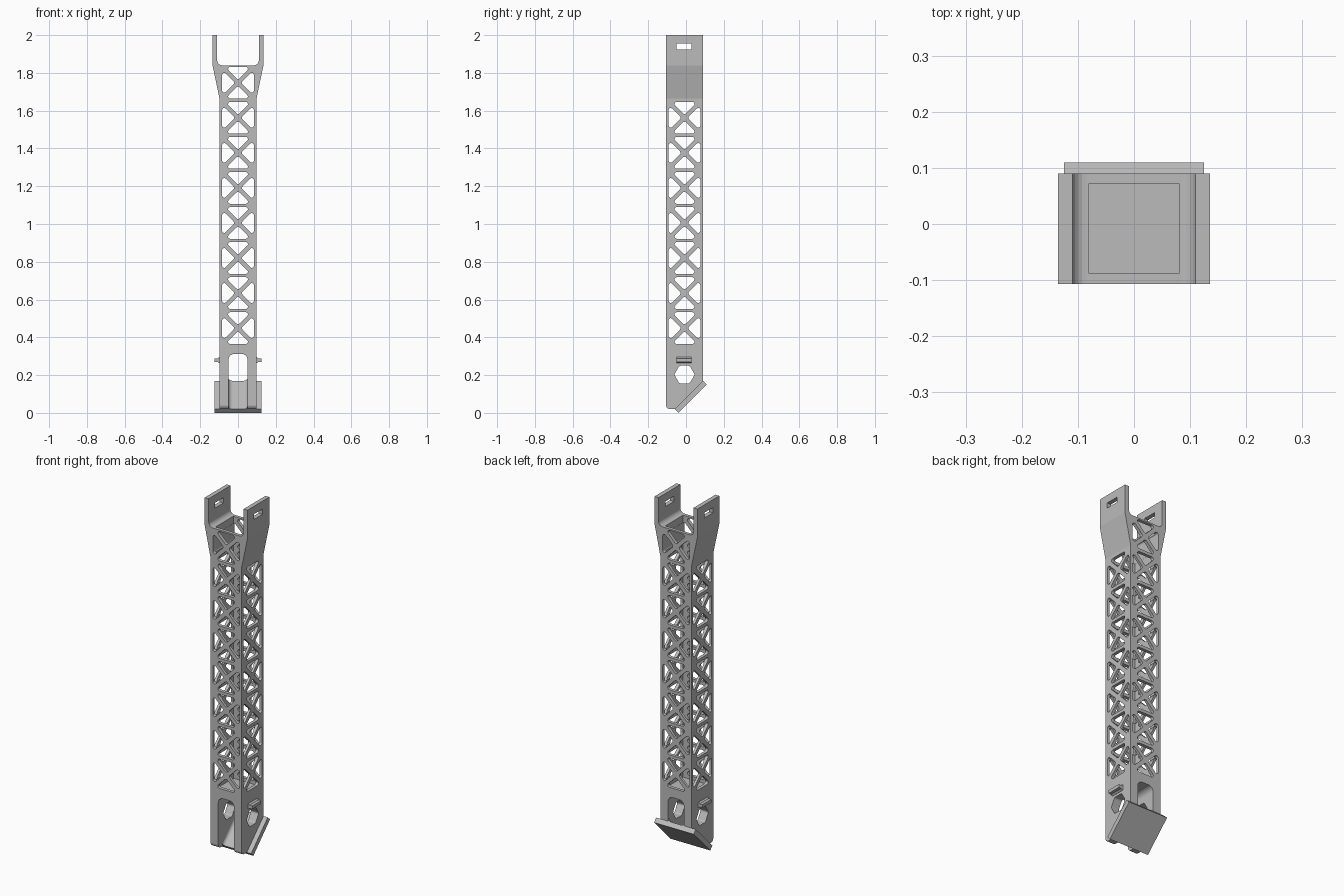
import bpy, bmesh
from math import cos, sin, pi, sqrt
from mathutils import Vector

if "Cube" in bpy.data.objects:
    bpy.data.objects.remove(bpy.data.objects["Cube"], do_unlink=True)

grey = bpy.data.materials.new("plain_grey")
grey.use_nodes = True
grey.diffuse_color = (0.5, 0.5, 0.5, 1)
grey.node_tree.nodes["Principled BSDF"].inputs["Base Color"].default_value = (0.5, 0.5, 0.5, 1)

X, Y, Z = Vector((1, 0, 0)), Vector((0, 1, 0)), Vector((0, 0, 1))
CY = -0.008            # centre of the column in y
HALF = 0.098           # half width of the column
SLOPE = Vector((0, 1, 1)).normalized()
NORMAL = Vector((0, -1, 1)).normalized()
HEEL = Vector((0, -0.06, 0.02))


def rounded(points, steps=5):
    """Round the corners of an outline; points are (a, b, radius)."""
    out = []
    for i, (a, b, r) in enumerate(points):
        p = Vector((a, b))
        if r == 0:
            out.append(p)
            continue
        d0 = (Vector(points[i - 1][:2]) - p).normalized()
        d1 = (Vector(points[(i + 1) % len(points)][:2]) - p).normalized()
        half = d0.angle(d1) / 2
        centre = p + (d0 + d1).normalized() * (r / sin(half))
        s = p + d0 * (r * cos(half) / sin(half)) - centre
        e = p + d1 * (r * cos(half) / sin(half)) - centre
        for k in range(steps + 1):
            t = k / steps
            ang = pi - 2 * half
            out.append(centre + (s * sin((1 - t) * ang) + e * sin(t * ang)) / sin(ang))
    return out


def prisms(name, outlines, u, v, w, start, end, origin=Vector()):
    """Extrude outlines drawn in the u, v plane along w."""
    bm = bmesh.new()
    for pts in outlines:
        rings = [[bm.verts.new(origin + u * p[0] + v * p[1] + w * d) for p in pts]
                 for d in (start, end)]
        bm.faces.new(rings[0])
        bm.faces.new(rings[1][::-1])
        n = len(pts)
        for i in range(n):
            j = (i + 1) % n
            bm.faces.new((rings[0][j], rings[0][i], rings[1][i], rings[1][j]))
    bmesh.ops.recalc_face_normals(bm, faces=bm.faces)
    mesh = bpy.data.meshes.new(name)
    bm.to_mesh(mesh)
    bm.free()
    mesh.materials.append(grey)
    obj = bpy.data.objects.new(name, mesh)
    bpy.context.collection.objects.link(obj)
    return obj


def rect(a0, a1, b0, b1, r=0):
    return rounded([(a0, b0, r), (a1, b0, r), (a1, b1, r), (a0, b1, r)])


def combine(obj, tool, operation="DIFFERENCE"):
    mod = obj.modifiers.new("cut", "BOOLEAN")
    mod.operation, mod.object, mod.solver = operation, tool, "EXACT"
    graph = bpy.context.evaluated_depsgraph_get()
    mesh = bpy.data.meshes.new_from_object(obj.evaluated_get(graph))
    obj.modifiers.clear()
    obj.data = mesh
    bpy.data.objects.remove(tool, do_unlink=True)


def truss_windows(centre, count):
    """Four rounded triangles around a cross brace, for each bay."""
    base, gap, r = 0.084, 0.016, 0.011
    tri = rounded([(gap, 0, r), (base, gap - base, r), (base, base - gap, r)])
    shapes = []
    for i in range(count):
        z = 0.449 + 0.1855 * i
        for c, s in ((1, 0), (0, 1), (-1, 0), (0, -1)):
            shapes.append([(centre + c * p.x - s * p.y, z + s * p.x + c * p.y)
                           for p in tri])
    return shapes


# Column with flared fork top: front outline trimmed by the side outline
right_half = [(HALF, 0.0, 0), (HALF, 1.665, 0), (0.135, 1.84, 0), (0.135, 2.0, 0),
              (0.11, 2.0, 0), (0.11, 1.84, 0.025)]
outline = right_half + [(-a, b, r) for a, b, r in reversed(right_half)]
column = prisms("column", [rounded(outline)], X, Z, Y, -0.3, 0.3)
side = rounded([(-0.107, 0.02, 0.022), (HEEL.y, HEEL.z, 0), (0.09, 0.17, 0),
                (0.09, 2.1, 0), (-0.107, 2.1, 0)])
combine(column, prisms("side_trim", [side], Y, Z, X, -0.3, 0.3), "INTERSECT")

# Hollow shaft
combine(column, prisms("shaft", [rect(-0.08, 0.08, CY - 0.08, CY + 0.08)],
                       X, Y, Z, 0.345, 1.9))

# Front openings: truss bays and the foot slot
front_cuts = truss_windows(0, 8) + [rect(-0.05, 0.05, -0.2, 0.312, 0.03)]
combine(column, prisms("front_cuts", front_cuts, X, Z, Y, -0.4, 0.4))

# Side openings: truss bays, hexagonal hole and the strap slots in the fork
hexagon = rounded([(CY + 0.054 * cos(k * pi / 3), 0.203 + 0.054 * sin(k * pi / 3), 0.012)
                   for k in range(6)], 2)
side_cuts = truss_windows(CY, 7) + [hexagon, rect(-0.05, 0.028, 1.925, 1.955)]
combine(column, prisms("side_cuts", side_cuts, Y, Z, X, -0.4, 0.4))

# Sloping foot plate
length = 0.15 * sqrt(2)
prisms("foot_plate", [rect(0, length, -0.02 * sqrt(2), 0)],
       SLOPE, NORMAL, X, -0.125, 0.125, HEEL)

# Fillets between foot plate and legs, and the side tabs
for sign, label in ((1, "left"), (-1, "right")):
    r = 0.02
    arc = [(sign * (0.05 - r + r * sin(k * pi / 12)), r - r * cos(k * pi / 12))
           for k in range(7)]
    prisms(label + "_foot_fillet", [[(sign * 0.05, 0)] + arc],
           X, NORMAL, SLOPE, 0, length, HEEL)
    tab = [(0.09, 0.012), (0.1, 0.016), (0.108, 0.009), (0.125, 0.009)]
    tab += [(a, -b) for a, b in reversed(tab)]
    prisms(label + "_tab", [[(sign * a, 0.279 + b) for a, b in tab]],
           X, Z, Y, -0.05, 0.03)
